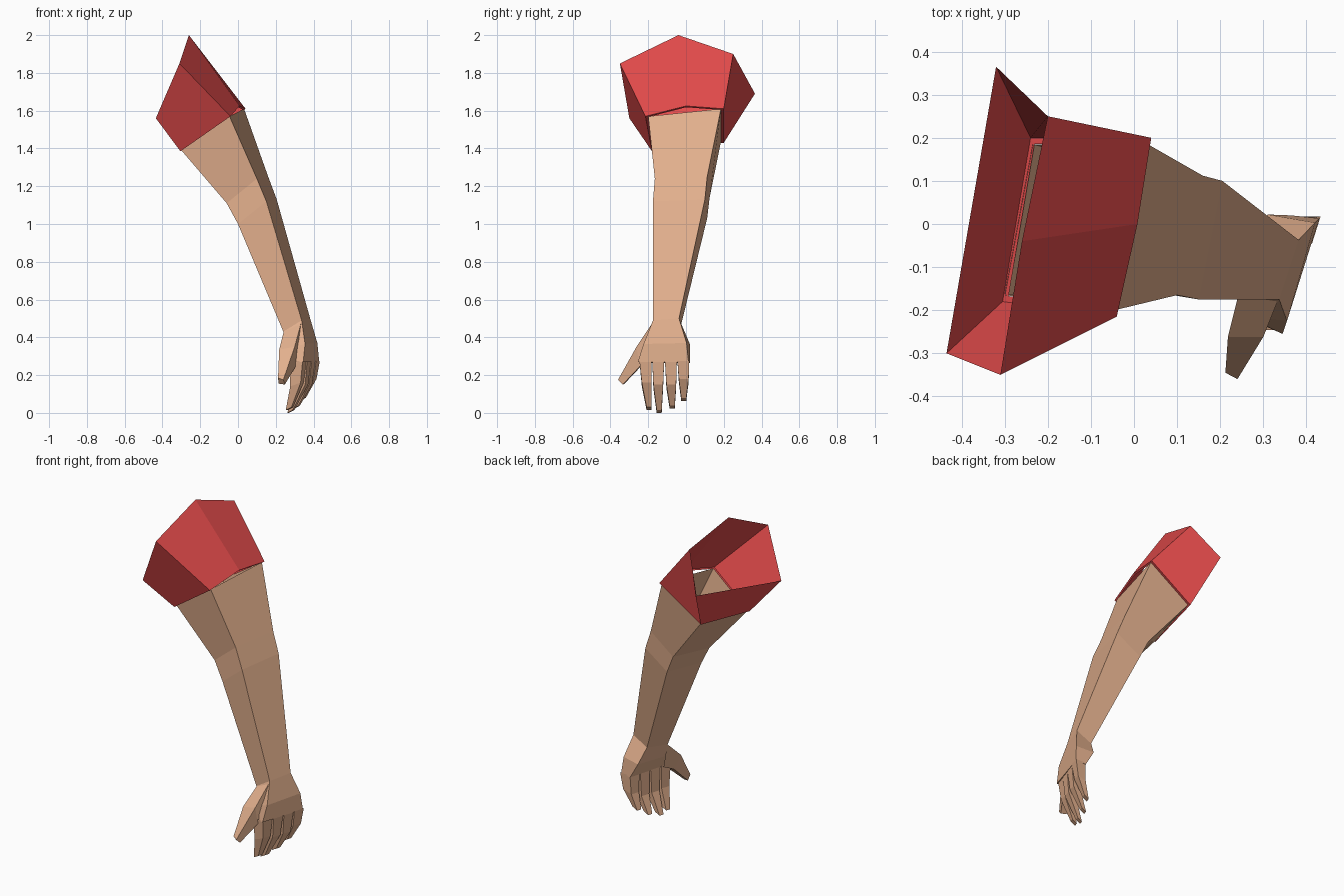
import bpy, bmesh
from mathutils import Vector


def material(name, rgb):
    m = bpy.data.materials.new(name)
    m.diffuse_color = (*rgb, 1)
    return m


skin = material("skin", (0.76, 0.43, 0.265))
red = material("red_cloth", (0.76, 0.07, 0.07))


def loft(name, rings, mat, cap_start=False, cap_end=True):
    """Skin a list of equal-length point rings into a flat-shaded mesh."""
    bm = bmesh.new()
    vs = [[bm.verts.new(p) for p in r] for r in rings]
    n = len(rings[0])
    for a, b in zip(vs, vs[1:]):
        for i in range(n):
            j = (i + 1) % n
            bm.faces.new((a[i], a[j], b[j], b[i]))
    if cap_start:
        bm.faces.new(vs[0])
    if cap_end:
        bm.faces.new(vs[-1])
    bmesh.ops.recalc_face_normals(bm, faces=bm.faces)
    me = bpy.data.meshes.new(name)
    bm.to_mesh(me)
    bm.free()
    me.materials.append(mat)
    ob = bpy.data.objects.new(name, me)
    bpy.context.collection.objects.link(ob)
    return ob


# Sleeve: open five-sided flare with a thin inward hem
top = [(-.435, -.30, 1.56), (-.31, -.35, 1.85), (-.26, -.04, 2.0),
       (-.20, .25, 1.90), (-.32, .365, 1.69)]
cuff = [(-.305, -.18, 1.385), (-.04, -.215, 1.57), (.008, 0, 1.625),
        (.04, .20, 1.61), (-.24, .20, 1.43)]
mid = sum((Vector(p) for p in cuff), Vector()) / 5
hem = [mid + (Vector(p) - mid) * 0.93 for p in cuff]
loft("sleeve", [top, cuff, hem], red, cap_end=False)

# Arm and palm: four-sided sections from shoulder to knuckles
# corner order: front-left, front-right, back-right, back-left
loft("arm_and_palm", [
    [(-.30, -.165, 1.39), (-.045, -.20, 1.57), (.032, .185, 1.61), (-.235, .185, 1.435)],
    [(-.06, -.14, 1.11), (.10, -.165, 1.24), (.16, .112, 1.25), (.0, .125, 1.14)],
    [(.0, -.15, 1.0), (.15, -.175, 1.12), (.205, .10, 1.13), (.05, .112, 1.03)],
    [(.24, -.165, .43), (.337, -.175, .49), (.382, -.037, .50), (.285, -.03, .45)],
    [(.265, -.215, .34), (.355, -.225, .365), (.42, .003, .37), (.31, .022, .36)],
    [(.288, -.23, .265), (.345, -.255, .27), (.43, .013, .27), (.365, .02, .265)],
], skin)


# Fingers: square tapered lofts that curl towards the palm
across = Vector((.3, .954, 0))


def section(c, wide, deep, drop=0.0):
    c, u, v = Vector(c), across * wide / 2, Vector((deep / 2, 0, drop))
    return [c - u - v, c + u - v, c + u + v, c - u + v]


fingers = {
    "index_finger": ((.319, -.215, .275), (.312, -.208, .15), (.272, -.195, .022)),
    "middle_finger": ((.343, -.147, .275), (.336, -.147, .14), (.280, -.142, .008)),
    "ring_finger": ((.366, -.080, .275), (.357, -.078, .14), (.308, -.073, .03)),
    "little_finger": ((.390, -.014, .275), (.380, -.012, .17), (.340, -.012, .072)),
}
for name, (base, joint, tip) in fingers.items():
    loft(name, [section(base, .066, .066), section(joint, .054, .055, .01),
                section(tip, .028, .03, .008)], skin)

# Thumb: grows from the wrist edge, forward and down
loft("thumb", [
    [(.242, -.165, .43), (.335, -.175, .48), (.335, -.20, .27), (.285, -.19, .27)],
    [(.218, -.262, .335), (.30, -.262, .35), (.305, -.245, .245), (.245, -.235, .25)],
    [(.212, -.345, .185), (.240, -.360, .175), (.248, -.335, .15), (.215, -.325, .155)],
], skin)
